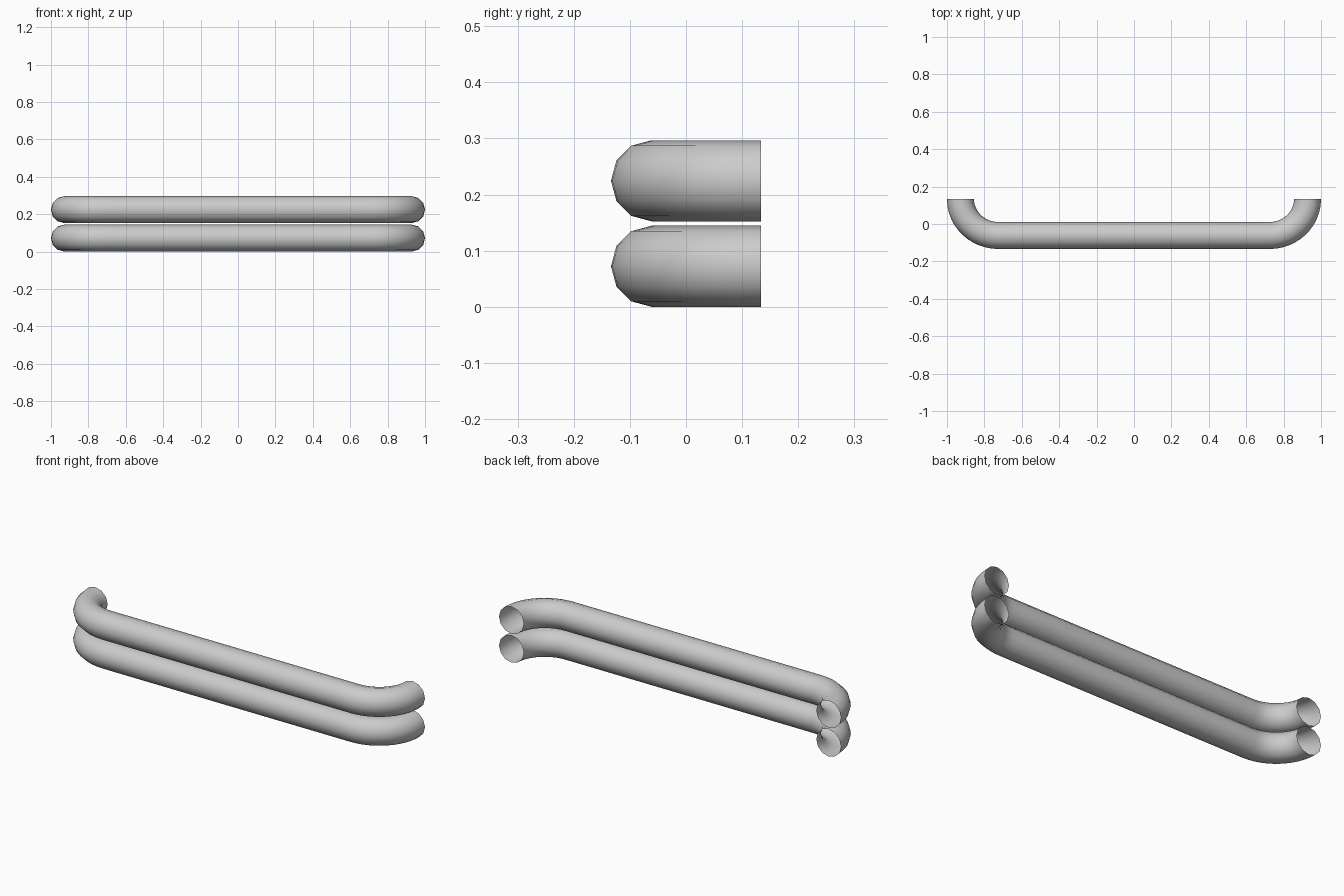
import bpy

if "Cube" in bpy.data.objects:
    bpy.data.objects.remove(bpy.data.objects["Cube"])

R = 0.0722          # tube radius
X_END = 1 - R       # centreline of the return legs
Y_BAR = -0.0615     # centreline of the long bar
Y_END = 0.1335      # open ends
X_BEND = 0.725      # where the bend starts
K = 0.5523          # quarter-circle handle factor


def tube(name, z):
    cu = bpy.data.curves.new(name, 'CURVE')
    cu.dimensions = '3D'
    cu.twist_mode = 'Z_UP'
    cu.bevel_depth = R
    cu.bevel_resolution = 4      # 12-sided section
    cu.resolution_u = 12
    cu.use_fill_caps = False     # ends stay open
    sp = cu.splines.new('BEZIER')
    sp.bezier_points.add(3)
    dx, dy = (X_END - X_BEND) * K, (Y_END - Y_BAR) * K
    # point, left handle, right handle
    path = [
        ((-X_END, Y_END), (-X_END, Y_END + dy), (-X_END, Y_END - dy)),
        ((-X_BEND, Y_BAR), (-X_BEND - dx, Y_BAR), (-X_BEND + dx, Y_BAR)),
        ((X_BEND, Y_BAR), (X_BEND - dx, Y_BAR), (X_BEND + dx, Y_BAR)),
        ((X_END, Y_END), (X_END, Y_END - dy), (X_END, Y_END + dy)),
    ]
    for bp, (p, l, r) in zip(sp.bezier_points, path):
        bp.handle_left_type = bp.handle_right_type = 'FREE'
        bp.co, bp.handle_left, bp.handle_right = (*p, z), (*l, z), (*r, z)
    ob = bpy.data.objects.new(name, cu)
    bpy.context.collection.objects.link(ob)
    # turn into a smooth mesh
    bpy.ops.object.select_all(action='DESELECT')
    ob.select_set(True)
    bpy.context.view_layer.objects.active = ob
    bpy.ops.object.convert(target='MESH')
    bpy.ops.object.shade_smooth()


# Two stacked bumper tubes
tube("lower_tube", R)
tube("upper_tube", 0.2245)
